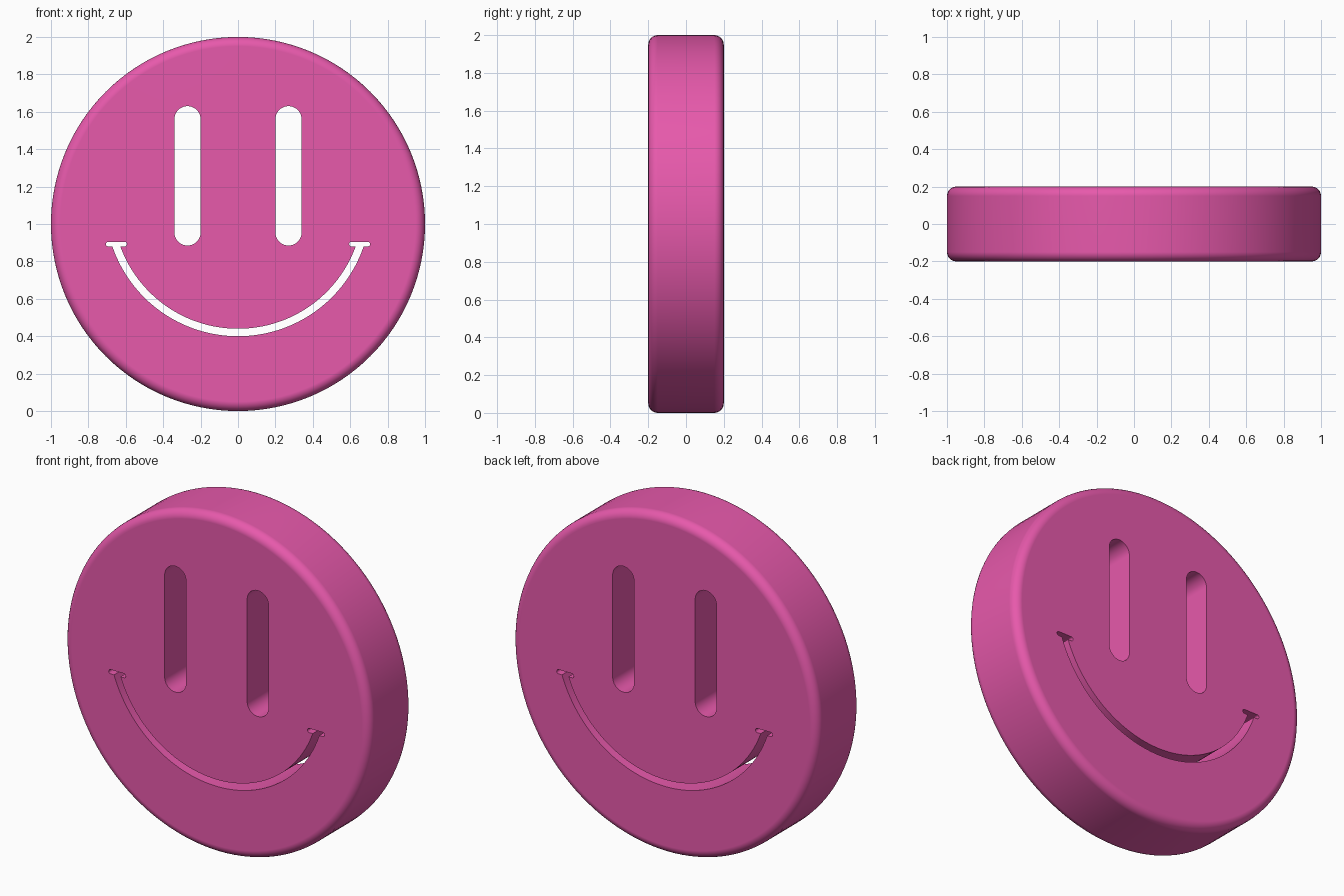
import bpy, bmesh
from math import sin, cos, pi, acos, asin
from mathutils import Matrix

if "Cube" in bpy.data.objects:
    bpy.data.objects.remove(bpy.data.objects["Cube"])


def make_object(name, bm):
    bmesh.ops.recalc_face_normals(bm, faces=bm.faces)
    mesh = bpy.data.meshes.new(name)
    bm.to_mesh(mesh)
    bm.free()
    ob = bpy.data.objects.new(name, mesh)
    bpy.context.collection.objects.link(ob)
    return ob


def arc(cx, cz, r, a0, a1, n):
    return [(cx + r * cos(a0 + (a1 - a0) * i / n),
             cz + r * sin(a0 + (a1 - a0) * i / n)) for i in range(n + 1)]


def cutter(name, outline):
    """Extrude an x-z outline along y, right through the disc."""
    bm = bmesh.new()
    face = bm.faces.new([bm.verts.new((x, -0.4, z)) for x, z in outline])
    ext = bmesh.ops.extrude_face_region(bm, geom=[face])
    verts = [v for v in ext["geom"] if isinstance(v, bmesh.types.BMVert)]
    bmesh.ops.translate(bm, verts=verts, vec=(0, 0.8, 0))
    ob = make_object(name, bm)
    ob.hide_render = True
    return ob


# Round disc with softened rims
bm = bmesh.new()
bmesh.ops.create_cone(bm, cap_ends=True, segments=128, radius1=1, radius2=1,
                      depth=0.4,
                      matrix=Matrix.Translation((0, 0, 1)) @ Matrix.Rotation(pi / 2, 4, 'X'))
rims = [e for e in bm.edges if any(len(f.verts) > 4 for f in e.link_faces)]
bmesh.ops.bevel(bm, geom=rims, offset=0.05, segments=6, profile=0.5, affect='EDGES')
disc = make_object("face_disc", bm)

# Tall eye slots with round ends
cutters = []
for side in (-1, 1):
    x, r = side * 0.27, 0.07
    slot = arc(x, 1.56, r, 0, pi, 24) + arc(x, 0.955, r, pi, 2 * pi, 24)
    cutters.append(cutter("eye_slot", slot))

# Smile slot: two arcs joined by a small bar at each mouth corner
cz, r_out, r_in, z_bar, r_bar = 1.11, 0.71, 0.67, 0.88, 0.0125
a_out, a_in = asin((cz - z_bar) / r_out), asin((cz - z_bar) / r_in)
bar_right = (arc(0.694, z_bar + r_bar, r_bar, -pi / 2, pi / 2, 10)
             + arc(0.607, z_bar + r_bar, r_bar, pi / 2, 3 * pi / 2, 10))
bar_left = [(-x, z) for x, z in reversed(bar_right)]
smile = (arc(0, cz, r_out, pi + a_out, 2 * pi - a_out, 64) + bar_right
         + arc(0, cz, r_in, 2 * pi - a_in, pi + a_in, 64) + bar_left)
cutters.append(cutter("smile_slot", smile))

# Cut the slots, then remove the cutters
bpy.context.view_layer.objects.active = disc
disc.select_set(True)
for c in cutters:
    mod = disc.modifiers.new("cut", 'BOOLEAN')
    mod.operation, mod.solver, mod.object = 'DIFFERENCE', 'EXACT', c
    bpy.ops.object.modifier_apply(modifier=mod.name)
    bpy.data.objects.remove(c)

# Smooth shading with crisp slot edges and flat front and back
bpy.ops.object.shade_smooth_by_angle(angle=pi / 6)
wn = disc.modifiers.new("weighted_normals", 'WEIGHTED_NORMAL')
wn.keep_sharp = True

mat = bpy.data.materials.new("pink")
mat.diffuse_color = (0.8, 0.1, 0.41, 1)
mat.use_nodes = True
mat.node_tree.nodes["Principled BSDF"].inputs["Base Color"].default_value = mat.diffuse_color
disc.data.materials.clear()
disc.data.materials.append(mat)
